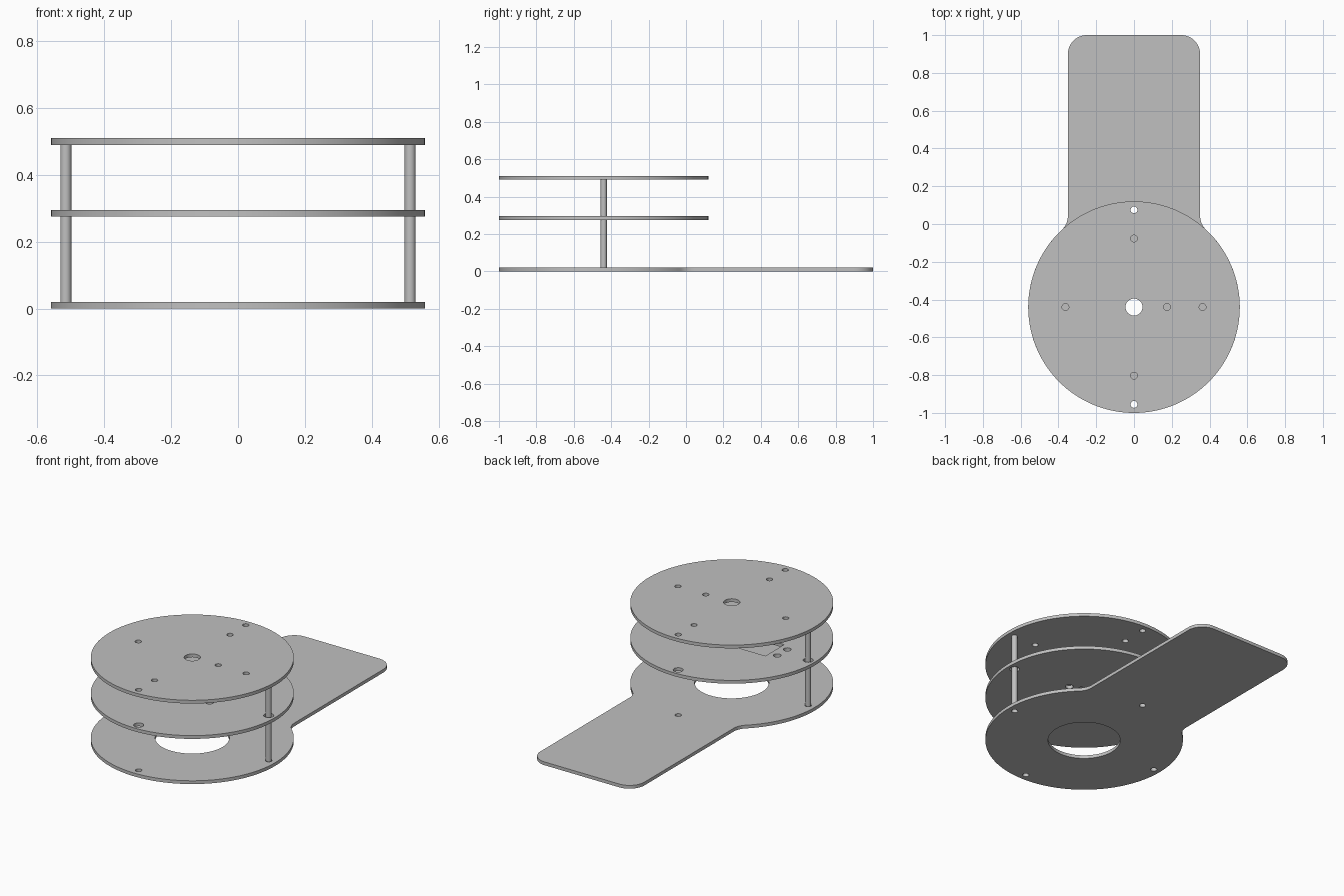
import bpy, bmesh
from math import pi, cos, sin, sqrt, atan2

cube = bpy.data.objects.get("Cube")
if cube:
    bpy.data.objects.remove(cube, do_unlink=True)

CY, R, THICK = -0.44, 0.56, 0.02      # stack axis, disc radius, sheet thickness
ROD_X, ROD_R = 0.515, 0.0165
PIN = 0.515                           # hole circle for the through pins

grey = bpy.data.materials.new("plain grey")
grey.use_nodes = True
colour = (0.53, 0.53, 0.53, 1)
grey.diffuse_color = colour
grey.node_tree.nodes["Principled BSDF"].inputs["Base Color"].default_value = colour


def arc(x, y, r, a0, a1, n):
    return [(x + r * cos(a0 + (a1 - a0) * i / n),
             y + r * sin(a0 + (a1 - a0) * i / n)) for i in range(n + 1)]


def circle(x, y, r, n=32):
    return arc(x, y + CY, r, 0, 2 * pi, n)[:-1]


def finish(obj):
    obj.data.materials.clear()
    obj.data.materials.append(grey)
    bpy.ops.object.select_all(action='DESELECT')
    obj.select_set(True)
    bpy.context.view_layer.objects.active = obj
    bpy.ops.object.shade_smooth_by_angle(angle=pi / 6)


def sheet(name, z, outline, holes):
    """Flat sheet from an outline with holes, lower face at height z."""
    curve = bpy.data.curves.new(name, 'CURVE')
    curve.dimensions = '2D'
    curve.fill_mode = 'BOTH'
    curve.extrude = THICK / 2
    for loop in [outline] + holes:
        spline = curve.splines.new('POLY')
        spline.points.add(len(loop) - 1)
        for point, (x, y) in zip(spline.points, loop):
            point.co = (x, y, 0, 1)
        spline.use_cyclic_u = True
    temp = bpy.data.objects.new(name + " outline", curve)
    bpy.context.collection.objects.link(temp)
    graph = bpy.context.evaluated_depsgraph_get()
    mesh = bpy.data.meshes.new_from_object(temp.evaluated_get(graph))
    bpy.data.objects.remove(temp, do_unlink=True)
    bm = bmesh.new()
    bm.from_mesh(mesh)
    bmesh.ops.remove_doubles(bm, verts=bm.verts, dist=0.0002)
    bmesh.ops.translate(bm, verts=bm.verts, vec=(0, 0, z + THICK / 2))
    bmesh.ops.recalc_face_normals(bm, faces=bm.faces)
    bm.to_mesh(mesh)
    bm.free()
    obj = bpy.data.objects.new(name, mesh)
    bpy.context.collection.objects.link(obj)
    finish(obj)


# Base plate: disc blended into a tail with rounded corners
W, FIL, CORNER = 0.35, 0.1, 0.1
fy = CY + sqrt((R + FIL) ** 2 - (W + FIL) ** 2)
touch = atan2(fy - CY, W + FIL)
half = arc(0, CY, R, -pi / 2, touch, 64)
half += arc(W + FIL, fy, FIL, pi + touch, pi, 8)
half += arc(W - CORNER, 1 - CORNER, CORNER, 0, pi / 2, 12)
outline = half + [(-x, y) for x, y in reversed(half[1:])]
base_holes = [circle(0, 0, 0.205, 64)]
base_holes += [circle(0, s * PIN, 0.018) for s in (-1, 1)]
base_holes += [circle(s * ROD_X, 0, 0.018) for s in (-1, 1)]
sheet("base_plate", 0, outline, base_holes)

# Middle plate: rectangular motor opening, its four screw holes, four wide holes
disc = circle(0, 0, R, 128)
mid_holes = [[(x, CY + y) for x, y in
              ((-0.29, -0.09), (0.10, -0.09), (0.10, 0.09), (-0.29, 0.09))]]
mid_holes += [circle(x, y, 0.022) for x in (-0.34, 0.15) for y in (-0.048, 0.048)]
mid_holes += [circle(0, s * PIN, 0.028) for s in (-1, 1)]
mid_holes += [circle(s * ROD_X, 0, 0.028) for s in (-1, 1)]
sheet("middle_plate", 0.275, disc, mid_holes)

# Top plate: shaft hole and small fixing holes
top_holes = [circle(0, 0, 0.045)]
top_holes += [circle(0, y, 0.018) for y in (-PIN, -0.363, 0.363, PIN)]
top_holes += [circle(x, 0, 0.018) for x in (-0.363, 0.175, 0.363)]
sheet("top_plate", 0.49, disc, top_holes)

# Support rods between the base and the top plate
for side, s in (("left", 1), ("right", -1)):
    bpy.ops.mesh.primitive_cylinder_add(vertices=32, radius=ROD_R, depth=0.47,
                                        location=(s * ROD_X, CY, 0.255))
    rod = bpy.context.object
    rod.name = side + "_support_rod"
    finish(rod)
